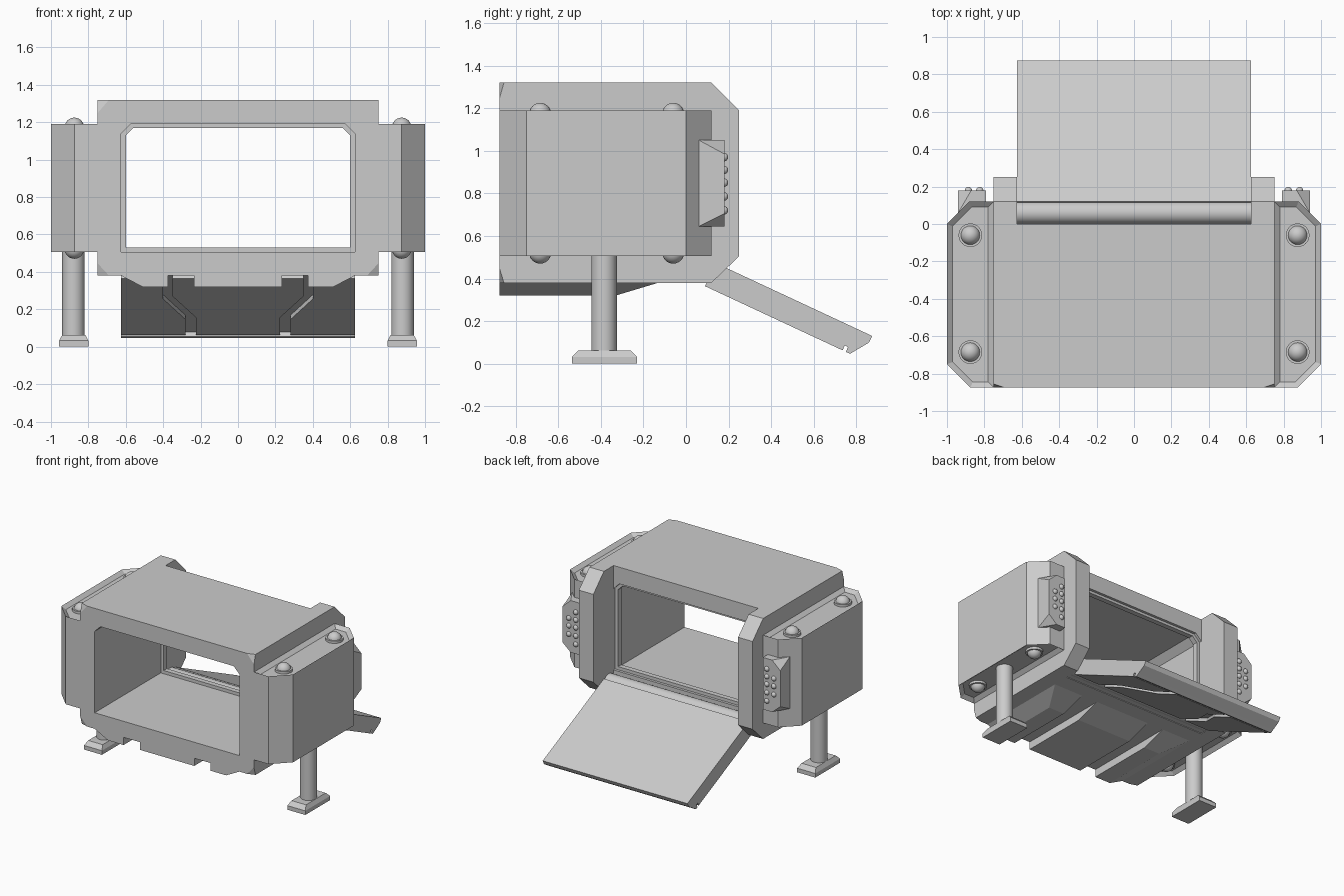
import bpy, bmesh, math
from mathutils import Vector, Matrix

if "Cube" in bpy.data.objects:
    bpy.data.objects.remove(bpy.data.objects["Cube"])

grey = bpy.data.materials.new("light grey metal")
grey.diffuse_color = (0.6, 0.6, 0.6, 1)
grey.use_nodes = True
grey.node_tree.nodes["Principled BSDF"].inputs["Base Color"].default_value = grey.diffuse_color


def finish(bm, name, mirror=False, smooth=False):
    bmesh.ops.recalc_face_normals(bm, faces=bm.faces)
    me = bpy.data.meshes.new(name)
    bm.to_mesh(me)
    bm.free()
    me.materials.append(grey)
    ob = bpy.data.objects.new(name, me)
    bpy.context.collection.objects.link(ob)
    if smooth:
        bpy.ops.object.select_all(action='DESELECT')
        ob.select_set(True)
        bpy.context.view_layer.objects.active = ob
        bpy.ops.object.shade_smooth_by_angle(angle=math.radians(40))
    if mirror:
        ob.modifiers.new("mirror", 'MIRROR').use_mirror_merge = False
    return ob


def add_prism(bm, pts, vec):
    """Extrude a flat polygon of 3D points along vec."""
    f = bm.faces.new([bm.verts.new(p) for p in pts])
    r = bmesh.ops.extrude_face_region(bm, geom=[f])
    bmesh.ops.translate(bm, vec=vec, verts=[v for v in r["geom"] if isinstance(v, bmesh.types.BMVert)])


def prism(name, pts, vec, mirror=False):
    bm = bmesh.new()
    add_prism(bm, pts, vec)
    return finish(bm, name, mirror)


def box(name, x0, x1, y0, y1, z0, z1, mirror=False):
    return prism(name, [(x0, y0, z0), (x1, y0, z0), (x1, y1, z0), (x0, y1, z0)],
                 (0, 0, z1 - z0), mirror)


def hull(name, pts, mirror=False):
    bm = bmesh.new()
    for p in pts:
        bm.verts.new(p)
    bmesh.ops.convex_hull(bm, input=bm.verts[:])
    bmesh.ops.dissolve_limit(bm, angle_limit=0.01, verts=bm.verts[:], edges=bm.edges[:])
    return finish(bm, name, mirror)


def cylinder(name, loc, r, length, axis='Z', mirror=False, seg=32):
    rot = Matrix.Rotation(math.pi / 2, 4, 'Y') if axis == 'X' else Matrix()
    bm = bmesh.new()
    bmesh.ops.create_cone(bm, cap_ends=True, segments=seg, radius1=r, radius2=r,
                          depth=length, matrix=Matrix.Translation(loc) @ rot)
    return finish(bm, name, mirror, True)


def balls(name, locs, r):
    bm = bmesh.new()
    for loc in locs:
        bmesh.ops.create_uvsphere(bm, u_segments=20, v_segments=12, radius=r,
                                  matrix=Matrix.Translation(loc))
    return finish(bm, name, True, True)


# Side walls with rear posts; front outer corners are clipped
side = [(-.875, .38), (.12, .38), (.25, .505), (.25, 1.19), (.12, 1.32), (-.875, 1.32)]
wall = [(.625, y, z) for y, z in side] + [(.75, y, z) for y, z in side[1:5]]
wall += [(.69, -.875, .38), (.75, -.855, .38), (.75, -.875, .445),
         (.69, -.875, 1.32), (.75, -.855, 1.32), (.75, -.875, 1.25)]
hull("side_wall", wall, True)

# Roof, floor and the bevels under the roof
box("roof", -.625, .625, -.875, 0, 1.19, 1.32)
box("floor", -.625, .625, -.875, 0, .38, .505)
prism("ceiling_bevel", [(.625, -.875, 1.14), (.625, -.875, 1.19), (.575, -.875, 1.19)],
      (0, .875, 0), True)

# Rear door frame
frame = [(.6, .505), (.625, .505), (.625, 1.19), (.56, 1.19), (.56, 1.17), (.6, 1.13)]
prism("door_frame_side", [(x, -.06, z) for x, z in frame], (0, .04, 0), True)
box("door_frame_top", -.56, .56, -.06, -.02, 1.17, 1.19)
box("door_sill", -.6, .6, -.06, -.02, .505, .53)

# Belly plates
belly = [(-.875, .38), (-.875, .32), (-.33, .32), (-.13, .38)]
prism("belly_plate_middle", [(-.235, y, z) for y, z in belly], (.47, 0, 0))
hull("belly_plate_outer", [(.375, y, z) for y, z in belly]
     + [(.625 if z > .35 else .51, y, z) for y, z in belly], True)

# Side pods with a sunken tray at top and bottom
pod = [(.75, -.875), (.875, -.875), (1, -.75), (1, 0), (.88, .12), (.75, .12)]
bm = bmesh.new()
add_prism(bm, [(x, y, .505) for x, y in pod], (0, 0, .685))
bmesh.ops.recalc_face_normals(bm, faces=bm.faces)
for f in [f for f in bm.faces if abs(f.normal.z) > .9]:
    inward = f.normal * -.025
    bmesh.ops.inset_region(bm, faces=[f], thickness=.03, use_even_offset=True)
    bmesh.ops.translate(bm, vec=inward, verts=f.verts[:])
finish(bm, "side_pod", True)

# Dome bolts and their washers
spots = [(.875, y, z) for y in (-.06, -.685) for z in (1.173, .522)]
balls("pod_bolt", spots, .052)
for p in spots:
    cylinder("bolt_washer", p, .063, .02, mirror=True)

# Support legs and feet
cylinder("leg", (.88, -.385, .295), .06, .49, mirror=True)
foot = []
for hx, hy, z in ((.078, .153, 0), (.078, .153, .032), (.062, .122, .063)):
    foot += [(.878 + sx * hx, -.382 + sy * hy, z) for sx in (-1, 1) for sy in (-1, 1)]
hull("foot", foot, True)

# Rear lamp housings with small lamps
lamp = [(.79, y, z) for y in (.06, .18) for z in (.645, 1.05)]
lamp += [(.94, .06, .645), (.94, .06, 1.05), (.94, .18, .985), (.94, .18, .705),
         (.87, .18, .645), (.87, .18, 1.05)]
hull("lamp_housing", lamp, True)
balls("lamp", [(.825, .178, z) for z in (.97, .91, .85, .785, .72)]
      + [(.885, .178, z) for z in (.91, .85, .785)], .02)

# Hinge bar and the beam under it
cylinder("hinge_bar", (0, .06, .44), .06, 1.25, 'X')
box("hinge_beam", -.625, .625, 0, .1, .385, .42)

# Ramp, drawn along its slope: u runs down the ramp, n is depth below its top
start, du, dn = Vector((0, .12, .482)), Vector((0, .906, -.4225)), Vector((0, -.4225, -.906))


def ramp_point(x, u, n):
    return start + Vector((x, 0, 0)) + du * u + dn * n


slab = [(0, 0), (.833, 0), (.832, .035), (.791, .095), (.01, .095)]
prism("ramp", [ramp_point(-.625, u, n) for u, n in slab], (1.25, 0, 0))
lip = [(.791, .095), (.774, .12), (.752, .12), (.752, .095)]
prism("ramp_lip", [ramp_point(-.625, u, n) for u, n in lip], (1.25, 0, 0))

# Raised panels under the ramp, parted by angled grooves
half = [(.35, .022), (.35, .245), (.225, .515), (.225, .735)]
middle = half + [(-x, u) for x, u in reversed(half)]
outer = [(.4, .022), (.4, .28), (.28, .54), (.28, .735), (.625, .735), (.625, .022)]
prism("ramp_panel_middle", [ramp_point(x, u, .095) for x, u in middle], dn * .025)
prism("ramp_panel_outer", [ramp_point(x, u, .095) for x, u in outer], dn * .025, True)
